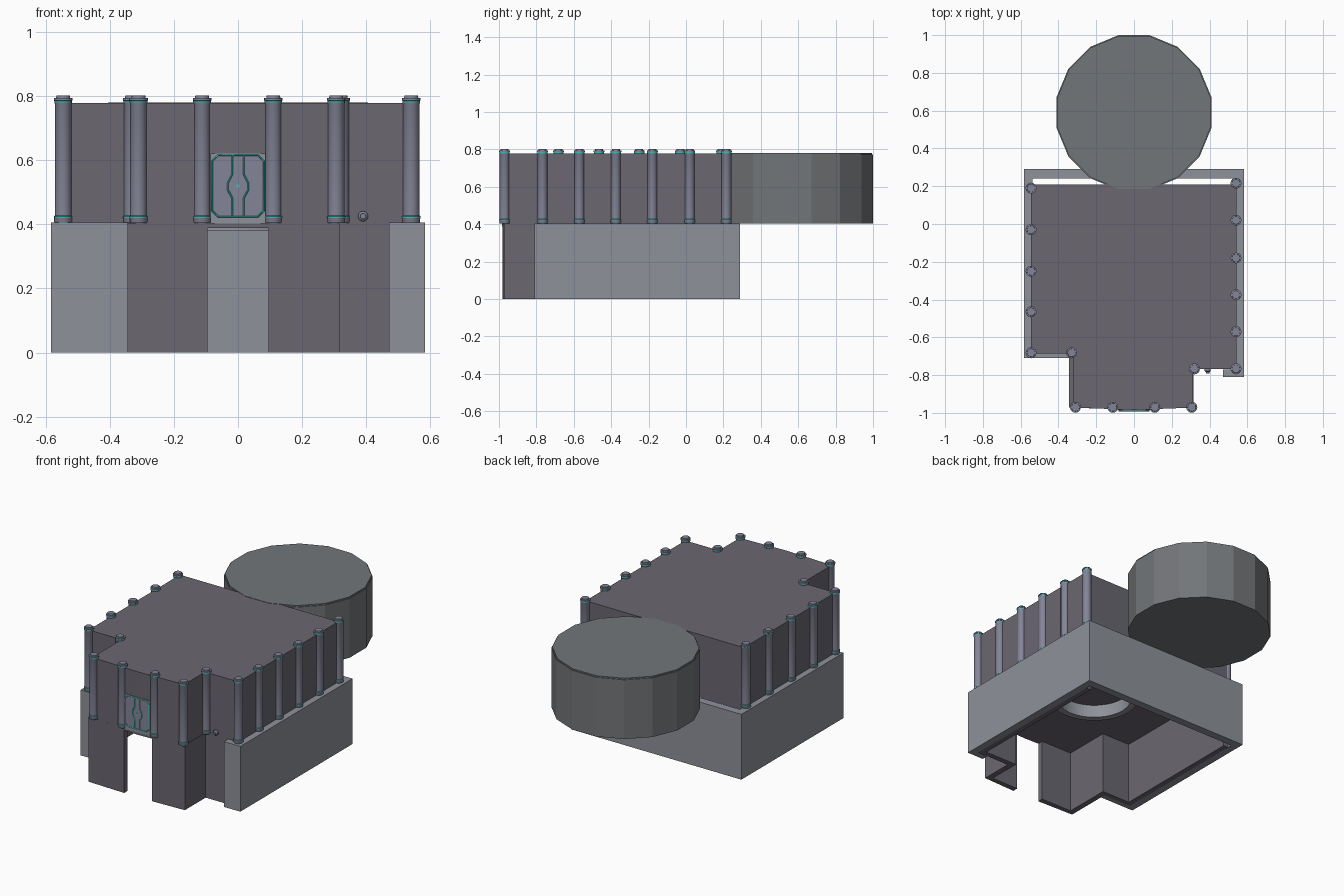
import bpy, bmesh, math
from mathutils import Matrix

if "Cube" in bpy.data.objects:
    bpy.data.objects.remove(bpy.data.objects["Cube"])


def material(name, rgb):
    m = bpy.data.materials.new(name)
    m.diffuse_color = (*rgb, 1)
    m.use_nodes = True
    m.node_tree.nodes["Principled BSDF"].inputs["Base Color"].default_value = m.diffuse_color
    return m


DARK = material("dark_wall", (0.145, 0.135, 0.165))
LIGHT = material("light_wall", (0.27, 0.285, 0.32))
STONE = material("column_grey", (0.23, 0.235, 0.31))
TEAL = material("teal_glow", (0.03, 0.60, 0.52))
DRUM = material("drum_grey", (0.17, 0.18, 0.19))


def finish(name, bm, mats):
    bmesh.ops.recalc_face_normals(bm, faces=bm.faces)
    me = bpy.data.meshes.new(name)
    bm.to_mesh(me)
    bm.free()
    for m in mats:
        me.materials.append(m)
    ob = bpy.data.objects.new(name, me)
    bpy.context.collection.objects.link(ob)
    return ob


def prism(name, pts, z0, z1, mat):
    """Extrude a plan outline upward."""
    bm = bmesh.new()
    f = bm.faces.new([bm.verts.new((x, y, z0)) for x, y in pts])
    r = bmesh.ops.extrude_face_region(bm, geom=[f])
    for v in r["geom"]:
        if isinstance(v, bmesh.types.BMVert):
            v.co.z = z1
    return finish(name, bm, [mat])


def lathe(name, profile, sides, mats, loc, phase=0.0, closed=False, rot=None):
    """Revolve (radius, z, material index) rows; cap the ends unless closed."""
    bm = bmesh.new()
    rings = [[bm.verts.new((r * math.cos(phase + math.tau * i / sides),
                            r * math.sin(phase + math.tau * i / sides), z))
              for i in range(sides)] for r, z, _ in profile]
    n = len(rings)
    for k in range(n if closed else n - 1):
        a, b = rings[k], rings[(k + 1) % n]
        for i in range(sides):
            j = (i + 1) % sides
            f = bm.faces.new((a[i], a[j], b[j], b[i]))
            f.material_index = profile[k][2]
    if not closed:
        bm.faces.new(rings[0])
        bm.faces.new(rings[-1])
    if rot:
        bm.transform(rot)
    bm.transform(Matrix.Translation(loc))
    return finish(name, bm, mats)


def smooth(ob, angle=35):
    bpy.ops.object.select_all(action='DESELECT')
    ob.select_set(True)
    bpy.context.view_layer.objects.active = ob
    bpy.ops.object.shade_smooth_by_angle(angle=math.radians(angle))


# light outer wall of the lower storey, open to the front
prism("outer_wall", [(0.47, -0.81), (0.583, -0.81), (0.583, 0.29), (-0.583, 0.29),
                     (-0.583, -0.71), (-0.345, -0.71), (-0.345, -0.68), (-0.538, -0.68),
                     (-0.538, 0.24), (0.538, 0.24), (0.538, -0.77), (0.47, -0.77)],
      0, 0.405, LIGHT)

# dark inner walls either side of the doorway
prism("inner_wall_right", [(0.095, -0.98), (0.316, -0.972), (0.316, -0.768), (0.54, -0.768),
                           (0.54, 0.21), (0.505, 0.21), (0.505, -0.735), (0.28, -0.735),
                           (0.28, -0.945), (0.095, -0.945)], 0, 0.402, DARK)
prism("inner_wall_left", [(-0.095, -0.98), (-0.345, -0.972), (-0.345, -0.685), (-0.54, -0.685),
                          (-0.54, 0.21), (-0.505, 0.21), (-0.505, -0.65), (-0.31, -0.65),
                          (-0.31, -0.945), (-0.095, -0.945)], 0, 0.402, DARK)

# upper storey block with a round recess in its underside
body = prism("upper_storey", [(-0.32, -0.972), (0, -0.984), (0.312, -0.972), (0.312, -0.768),
                              (0.542, -0.768), (0.542, 0.21), (-0.545, 0.21),
                              (-0.545, -0.685), (-0.32, -0.685)], 0.388, 0.778, DARK)
cutter = lathe("recess_cutter", [(0.235, 0.3, 0), (0.235, 0.46, 0)], 32, [DARK], (0, -0.36, 0))
cutter.hide_render = True
mod = body.modifiers.new("recess", 'BOOLEAN')
mod.operation = 'DIFFERENCE'
mod.solver = 'EXACT'
mod.object = cutter
bpy.context.view_layer.objects.active = body
bpy.ops.object.modifier_apply(modifier="recess")
bpy.data.objects.remove(cutter)

# light ring lining the ceiling recess
smooth(lathe("ceiling_ring", [(0.255, 0.38, 0), (0.255, 0.40, 0), (0.232, 0.46, 0),
                              (0.215, 0.46, 0), (0.215, 0.38, 0)], 32, [LIGHT],
             (0, -0.36, 0), closed=True))

# sixteen-sided drum at the back, with a thin roof plate
ap = math.cos(math.pi / 16)
lathe("drum", [(0.41 / ap, 0.405, 0), (0.41 / ap, 0.772, 0), (0.405 / ap, 0.772, 0),
               (0.405 / ap, 0.78, 0)], 16, [DRUM], (0, 0.59, 0), phase=math.pi / 16)

# columns with teal bands, along the sides and around the porch
spots = [(-0.545, y) for y in (0.19, -0.03, -0.25, -0.465, -0.682)]
spots += [(0.54, y) for y in (0.216, 0.02, -0.18, -0.375, -0.57, -0.767)]
spots += [(-0.33, -0.682), (0.32, -0.767)]
spots += [(x, -0.97) for x in (-0.31, -0.112, 0.11, 0.306)]
profile = [(0.026, 0.404, 0), (0.028, 0.408, 0), (0.028, 0.418, 0), (0.0285, 0.419, 1),
           (0.0285, 0.425, 0), (0.026, 0.428, 0), (0.026, 0.776, 0), (0.0275, 0.779, 1),
           (0.0275, 0.785, 0), (0.029, 0.786, 0), (0.029, 0.793, 0), (0.022, 0.794, 0),
           (0.021, 0.801, 0)]
for x, y in spots:
    smooth(lathe("column", profile, 16, [STONE, TEAL], (x, y, 0)))


def front_plate(name, pts, y0, y1, mat):
    """Extrude an x-z outline along y."""
    ob = prism(name, pts, -y0, -y1, mat)
    ob.data.transform(Matrix.Rotation(math.pi / 2, 4, 'X'))
    return ob


# balcony door: frame, chamfered leaf panel
front_plate("door_frame", [(-0.085, 0.403), (0.085, 0.403), (0.085, 0.62), (-0.085, 0.62)],
            -0.96, -0.986, LIGHT)
octagon = [(-0.062, 0.424), (0.062, 0.424), (0.081, 0.443), (0.081, 0.597),
           (0.062, 0.616), (-0.062, 0.616), (-0.081, 0.597), (-0.081, 0.443)]
front_plate("door_panel", octagon, -0.97, -0.989, STONE)


def glow_line(name, pts, cyclic=False):
    cu = bpy.data.curves.new(name, 'CURVE')
    cu.dimensions = '3D'
    cu.bevel_depth = 0.0026
    cu.bevel_resolution = 0
    sp = cu.splines.new('POLY')
    sp.points.add(len(pts) - 1)
    for p, (x, z) in zip(sp.points, pts):
        p.co = (x, -0.989, z, 1)
    sp.use_cyclic_u = cyclic
    cu.materials.append(TEAL)
    bpy.context.collection.objects.link(bpy.data.objects.new(name, cu))


# teal outline, seams and centre stud on the door
glow_line("door_outline", octagon, True)
seam = [(0.018, 0.616), (0.018, 0.556), (0.032, 0.528), (0.032, 0.508),
        (0.018, 0.482), (0.018, 0.424)]
for s in (-1, 1):
    glow_line("door_seam", [(s * x, z) for x, z in seam])
turn = Matrix.Rotation(math.pi / 2, 4, 'X')
lathe("door_stud", [(0.005, 0, 0), (0.005, 0.004, 0)], 10, [TEAL], (0, -0.988, 0.519), rot=turn)

# small round fitting on the recessed front wall
smooth(lathe("wall_fitting", [(0.016, 0, 0), (0.016, 0.012, 0), (0.009, 0.018, 0),
                              (0.009, 0.026, 0)], 12, [STONE], (0.39, -0.766, 0.425), rot=turn))
